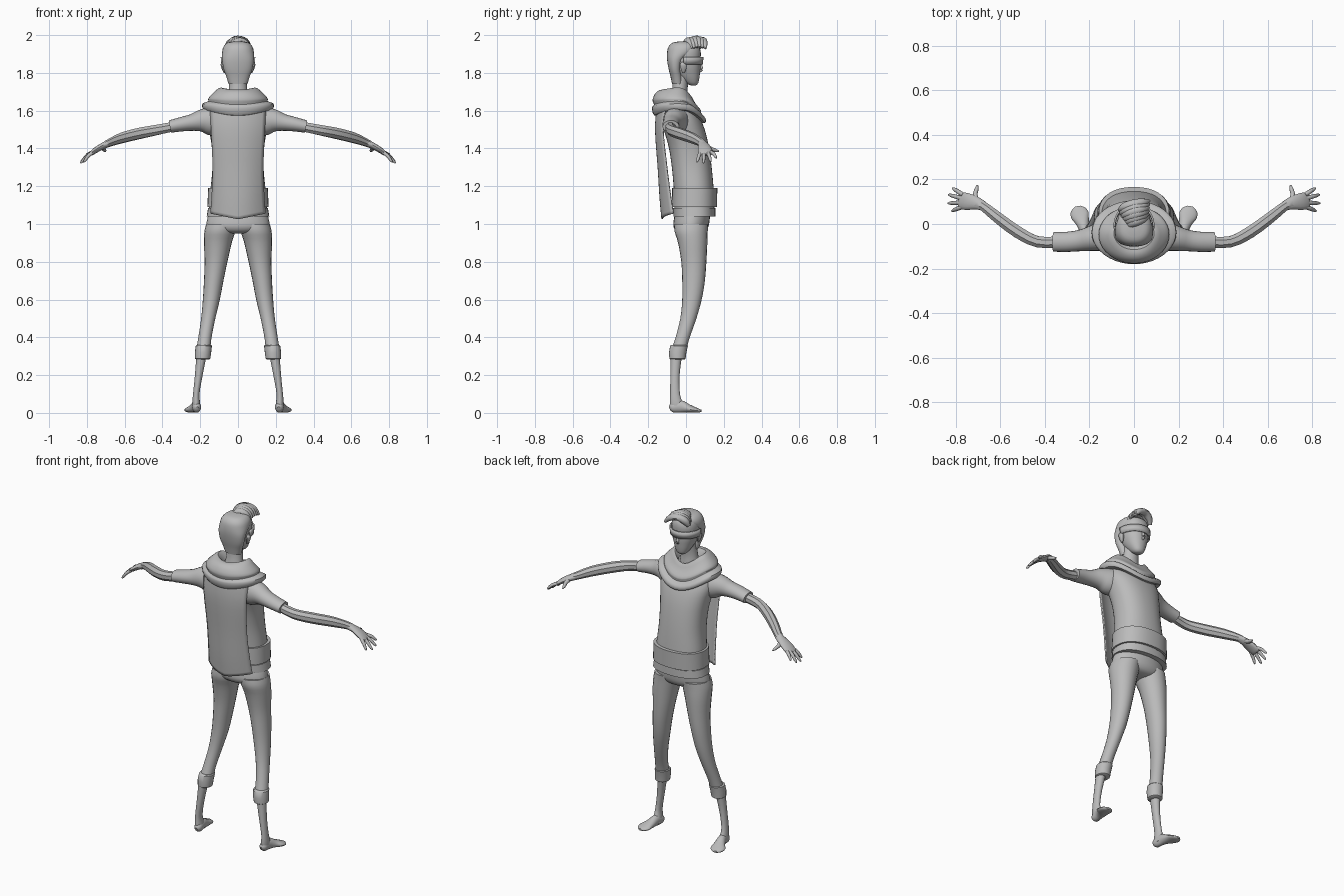
import bpy, bmesh, math
from mathutils import Vector

clay = bpy.data.materials.new("plain grey")
clay.diffuse_color = (0.5, 0.5, 0.5, 1)


def spline(rows, k):
    """Catmull-Rom refinement of a list of number tuples."""
    if k < 2:
        return rows
    out = []
    for i in range(len(rows) - 1):
        p = [rows[max(0, min(len(rows) - 1, i + d))] for d in (-1, 0, 1, 2)]
        for j in range(k):
            t = j / k
            out.append(tuple(
                0.5 * (2 * b + (c - a) * t + (2 * a - 5 * b + 4 * c - d) * t * t
                       + (3 * b - a - 3 * c + d) * t ** 3)
                for a, b, c, d in zip(*p)))
    return out + [rows[-1]]


def skin(name, rings, closed=True, cap=True, thick=0):
    bm = bmesh.new()
    vs = [[bm.verts.new(p) for p in r] for r in rings]
    n = len(vs[0])
    for a, b in zip(vs, vs[1:]):
        for i in range(n if closed else n - 1):
            j = (i + 1) % n
            bm.faces.new((a[i], a[j], b[j], b[i]))
    if cap and closed:
        bm.faces.new(vs[0])
        bm.faces.new(vs[-1])
    bmesh.ops.recalc_face_normals(bm, faces=bm.faces)
    me = bpy.data.meshes.new(name)
    bm.to_mesh(me)
    bm.free()
    ob = bpy.data.objects.new(name, me)
    bpy.context.collection.objects.link(ob)
    me.materials.append(clay)
    if thick:
        m = ob.modifiers.new("thickness", 'SOLIDIFY')
        m.thickness = thick
    return ob


def loft(name, rows, s=1, n=28, k=3, e=2.0):
    """Horizontal rings: rows of (z, x_min, x_max, y_back, y_front)."""
    rings = []
    for z, x0, x1, y0, y1 in spline(rows, k):
        ring = []
        for i in range(n):
            a = math.tau * i / n
            c, d = math.cos(a), math.sin(a)
            c = math.copysign(abs(c) ** (2 / e), c)
            d = math.copysign(abs(d) ** (2 / e), d)
            ring.append((s * ((x0 + x1) / 2 + c * (x1 - x0) / 2),
                         (y0 + y1) / 2 + d * (y1 - y0) / 2, z))
        rings.append(ring)
    return skin(name, rings)


def sym(rows):
    """Rows of (z, half_width, y_back, y_front) to loft rows."""
    return [(z, -w, w, a, b) for z, w, a, b in rows]


def tube(name, rows, s=1, n=12, k=3, turn=0.0):
    """Sweep along rows of (x, y, z, side_radius, up_radius)."""
    rows = spline(rows, k)
    pts = [Vector(r[:3]) for r in rows]
    rings = []
    for i, r in enumerate(rows):
        t = (pts[min(i + 1, len(pts) - 1)] - pts[max(i - 1, 0)]).normalized()
        side = t.cross(Vector((0, 0, 1))).normalized()
        up = side.cross(t)
        ring = []
        for j in range(n):
            a = math.tau * j / n + turn
            p = pts[i] + side * math.cos(a) * r[3] + up * math.sin(a) * r[4]
            ring.append((s * p.x, p.y, p.z))
        rings.append(ring)
    return skin(name, rings)


# Shirt, belt and hem
loft("shirt", sym([(1.05, .157, -.06, .15), (1.12, .150, -.063, .15), (1.19, .145, -.065, .146),
                   (1.3, .135, -.075, .136), (1.4, .138, -.09, .122), (1.48, .15, -.112, .105),
                   (1.55, .163, -.135, .08), (1.61, .15, -.145, .045), (1.66, .10, -.12, .01)]),
     n=36, e=2.3)
loft("belt", sym([(1.09, .162, -.075, .164), (1.19, .158, -.073, .166)]), n=36, k=1, e=2.3)
loft("shirt_hem", sym([(1.04, .166, -.066, .155), (1.085, .158, -.068, .155)]), n=36, k=1, e=2.3)

# Draped cowl: rings of (half width, y back, y front, z back, z side, z front)
rings = []
for w, y0, y1, zb, zs, zf in spline([
        (.06, -.09, .025, 1.67, 1.675, 1.62), (.09, -.115, .03, 1.71, 1.722, 1.67),
        (.13, -.155, .052, 1.70, 1.695, 1.635), (.157, -.177, .08, 1.66, 1.665, 1.60),
        (.158, -.170, .078, 1.632, 1.65, 1.58), (.188, -.180, .103, 1.615, 1.637, 1.56),
        (.182, -.168, .1, 1.575, 1.605, 1.535), (.13, -.12, .06, 1.575, 1.60, 1.54)], 3):
    ring = []
    for i in range(40):
        a = math.tau * i / 40
        c = math.cos(a)
        z = zs + ((zf - zs) if c > 0 else (zb - zs)) * abs(c) ** 2.5
        ring.append((w * math.sin(a), (y0 + y1) / 2 + c * (y1 - y0) / 2, z))
    rings.append(ring)
skin("cowl", rings, cap=False)

# Cape: rows of (z, half width, y centre, y edge, droop of the middle)
rings = []
for z, w, yc, ye, dr in spline([(1.62, .15, -.155, -.11, 0), (1.5, .143, -.164, -.125, 0),
                                (1.3, .135, -.15, -.105, .005), (1.15, .14, -.14, -.085, .015),
                                (1.055, .147, -.13, -.07, .03)], 4):
    rings.append([(w * u, yc + (ye - yc) * abs(u) ** 2.2, z - dr * (1 - abs(u)))
                  for u in [i / 8 - 1 for i in range(17)]])
skin("cape", rings, closed=False, thick=.008)

# Trousers seat
loft("trouser_seat", sym([(1.07, .15, -.055, .13), (1.02, .164, -.065, .125),
                          (.985, .165, -.066, .118), (.96, .13, -.05, .10), (.95, .07, -.02, .07)]))

for s, tag in ((1, "right"), (-1, "left")):
    # Legs and feet
    loft("trouser_leg_" + tag, [
        (1.0, .01, .168, -.06, .118), (.96, .015, .178, -.06, .115), (.9, .033, .18, -.042, .113),
        (.8, .056, .177, -.025, .108), (.7, .077, .18, -.02, .1), (.6, .096, .186, -.02, .083),
        (.5, .12, .195, -.03, .055), (.4, .14, .21, -.055, .02), (.34, .146, .22, -.075, .003)],
        s, n=20)
    loft("trouser_cuff_" + tag, [(.283, .152, .222, -.082, -.008), (.287, .147, .228, -.088, -.002),
                                 (.32, .142, .228, -.09, .002), (.355, .138, .224, -.084, .01),
                                 (.36, .142, .218, -.078, .006)], s, n=20, k=1)
    loft("shin_" + tag, [(.31, .165, .22, -.082, -.02), (.2, .187, .228, -.083, -.034),
                         (.1, .204, .238, -.084, -.032), (.05, .2, .242, -.086, -.015),
                         (.02, .198, .24, -.084, 0)], s, n=16)
    tube("foot_" + tag, [(.217, -.086, .022, .010, .012), (.218, -.072, .027, .022, .026),
                         (.222, -.03, .034, .023, .033), (.232, .01, .024, .031, .023),
                         (.243, .04, .017, .041, .016), (.249, .065, .012, .033, .011),
                         (.252, .08, .011, .012, .006)], s, n=16)

    # Sleeve and facetted bare arm
    tube("sleeve_" + tag, [(.08, -.045, 1.55, .075, .075), (.14, -.055, 1.545, .068, .077),
                           (.19, -.065, 1.547, .057, .061), (.24, -.074, 1.538, .048, .045),
                           (.3, -.08, 1.528, .045, .038), (.36, -.08, 1.516, .044, .033)],
         s, n=20)
    tube("arm_" + tag, [(.32, -.08, 1.52, .028, .027), (.43, -.08, 1.498, .027, .029),
                        (.52, -.037, 1.48, .029, .031), (.61, .028, 1.457, .027, .029),
                        (.68, .083, 1.43, .023, .021), (.71, .092, 1.415, .025, .018)],
         s, n=8, turn=math.pi / 8)

    # Hand: palm, thumb and four fingers
    tube("palm_" + tag, [(.675, .082, 1.43, .021, .018), (.71, .094, 1.416, .030, .017),
                         (.75, .101, 1.393, .038, .015), (.778, .105, 1.372, .036, .011),
                         (.786, .106, 1.366, .025, .006)], s, n=14)
    tube("thumb_" + tag, [(.705, .10, 1.415, .015, .013), (.712, .13, 1.40, .011, .011),
                          (.706, .155, 1.39, .009, .009), (.702, .174, 1.384, .004, .004)],
         s, n=10)
    for i, (x, y, z) in enumerate([(.815, .162, 1.35), (.833, .132, 1.33),
                                   (.835, .093, 1.322), (.818, .058, 1.328)]):
        bx, by, bz = .768, .132 - .018 * i, 1.38
        tube("finger_%d_%s" % (i + 1, tag), [
            (bx, by, bz, .010, .010),
            ((bx + x) / 2, (by + y) / 2, (bz + z) / 2 + .006, .0095, .009),
            (x * .85 + bx * .15, y * .85 + by * .15, z * .85 + bz * .15, .007, .007),
            (x, y, z, .003, .003)], s, n=10)

    # Ear
    loft("ear_" + tag, [(1.80, .070, .076, -.02, -.008), (1.82, .068, .086, -.028, .002),
                        (1.845, .07, .092, -.032, .005), (1.858, .074, .084, -.022, -.004)],
         s, n=10)

# Neck, face, cropped hair
loft("neck", sym([(1.64, .06, -.09, .015), (1.70, .05, -.075, .008), (1.75, .046, -.07, .012),
                  (1.8, .046, -.07, .02)]), n=20)
loft("face", sym([(1.734, .018, .025, .053), (1.745, .032, .0, .064), (1.77, .047, -.03, .07),
                  (1.80, .06, -.06, .074), (1.83, .07, -.08, .077), (1.87, .076, -.09, .077),
                  (1.91, .077, -.092, .078), (1.94, .066, -.083, .066), (1.958, .03, -.05, .03)]), e=2.2)
loft("cropped_hair", sym([(1.742, .05, -.074, -.015), (1.78, .062, -.082, -.018),
                          (1.82, .076, -.092, -.022), (1.87, .084, -.1, -.005),
                          (1.91, .084, -.1, .045), (1.94, .076, -.092, .055),
                          (1.96, .055, -.07, .04), (1.967, .02, -.03, .015)]), e=2.3)
tube("nose", [(0, .07, 1.865, .006, .006), (0, .079, 1.835, .008, .008),
              (0, .082, 1.817, .010, .009), (0, .072, 1.806, .006, .005)], n=10)

# Wrap-round eye band
rings = []
for z, g in ((1.845, 0), (1.885, .003)):
    rings.append([((.081 + g) * math.sin(a), -.006 + (.088 + g) * math.cos(a), z)
                  for a in [math.radians(-95 + i * 10) for i in range(20)]])
skin("eye_band", rings, closed=False, thick=.008)

# Swept quiff made of overlapping locks
for i in range(6):
    f = i / 5
    y = .075 - .075 * f
    h = 1.983 - .02 * abs(f - .45)
    tube("quiff_lock_%d" % (i + 1), [
        (-.062 + .03 * f, y - .012, 1.925 + .012 * f, .010, .012),
        (-.045 + .03 * f, y, h - .02, .019, .021),
        (-.005 + .012 * f, y + .012, h - .003, .022, .019),
        (.04, y + .022, h - .015, .018, .017),
        (.068 - .006 * f, y + .028, h - .045, .006, .007)], n=10)

bpy.ops.object.select_all(action='SELECT')
bpy.context.view_layer.objects.active = bpy.context.collection.objects[0]
bpy.ops.object.shade_smooth_by_angle(angle=math.radians(40))
